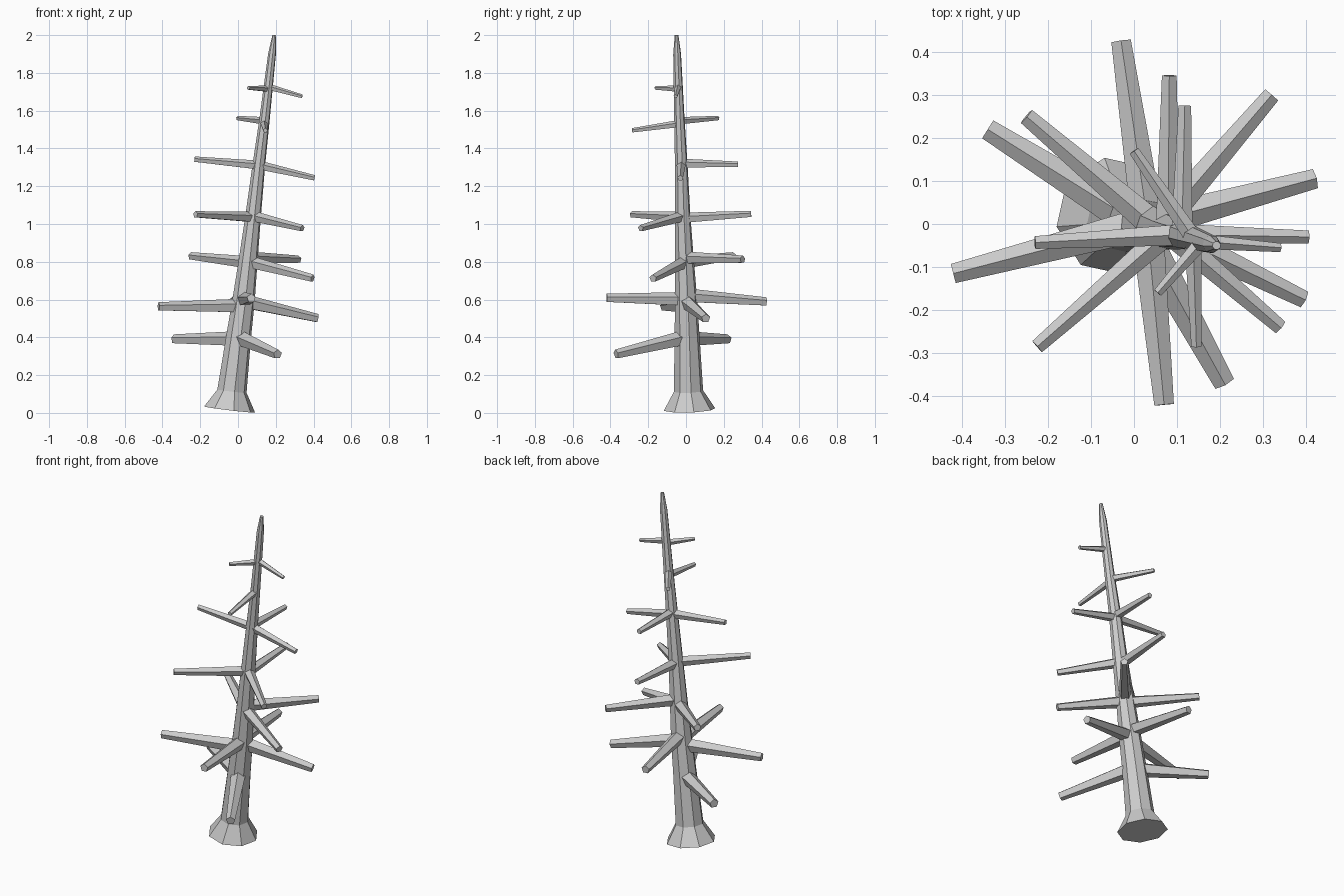
import bpy, bmesh
from math import cos, sin, tau, radians
from mathutils import Vector

if "Cube" in bpy.data.objects:
    bpy.data.objects.remove(bpy.data.objects["Cube"])


def tube(name, rings, sides, quat, phase):
    """Loft a closed faceted tube through (centre, radius) rings."""
    bm = bmesh.new()
    loops = []
    for c, r in rings:
        loop = []
        for i in range(sides):
            a = phase + tau * i / sides
            p = Vector(c) + quat @ Vector((r * cos(a), r * sin(a), 0))
            p.z = max(p.z, 0)
            loop.append(bm.verts.new(p))
        loops.append(loop)
    for lo, hi in zip(loops, loops[1:]):
        for i in range(sides):
            j = (i + 1) % sides
            bm.faces.new((lo[i], lo[j], hi[j], hi[i]))
    bm.faces.new(loops[0][::-1])
    bm.faces.new(loops[-1])
    bmesh.ops.recalc_face_normals(bm, faces=bm.faces)
    me = bpy.data.meshes.new(name)
    bm.to_mesh(me)
    bm.free()
    ob = bpy.data.objects.new(name, me)
    bpy.context.collection.objects.link(ob)
    return ob


# leaning, tapering trunk with flared foot and narrowed top
TRUNK = [((-.045, .018, .018), .138), ((-.032, .013, .115), .079),
         ((.003, .006, .40), .067), ((.03, .0, .60), .060),
         ((.053, -.008, .80), .051), ((.08, -.018, 1.04), .042),
         ((.11, -.025, 1.31), .034), ((.14, -.035, 1.55), .028),
         ((.18, -.047, 1.90), .021), ((.192, -.05, 2.0), .010)]
lean = Vector((.235, -.068, 1.98))
tube("trunk", TRUNK, 8, Vector((0, 0, 1)).rotation_difference(lean), radians(10))


def trunk_at(z):
    for (a, _), (b, _) in zip(TRUNK, TRUNK[1:]):
        if a[2] <= z <= b[2]:
            return Vector(a).lerp(Vector(b), (z - a[2]) / (b[2] - a[2]))


# branch tiers: base radius, then (start height, tip position)
TIERS = [
    (.043, [(.39, (-.34, .22, .39)), (.40, (.21, -.37, .31))]),
    (.040, [(.565, (-.42, -.115, .562)), (.59, (.42, .105, .50)),
            (.62, (-.03, .425, .588)), (.60, (.07, -.42, .607))]),
    (.035, [(.795, (-.25, .25, .83)), (.82, (.32, .30, .812)),
            (.80, (.395, -.175, .712))]),
    (.030, [(1.035, (-.225, -.285, 1.05)), (1.03, (.082, .345, 1.052)),
            (1.04, (.34, -.24, .977))]),
    (.026, [(1.31, (-.23, -.043, 1.342)), (1.32, (.118, .275, 1.315)),
            (1.31, (.405, -.03, 1.243))]),
    (.021, [(1.545, (0, .17, 1.56)), (1.53, (.145, -.285, 1.495))]),
    (.018, [(1.725, (.34, -.055, 1.675)), (1.715, (.055, -.16, 1.72))]),
]
for t, (r, branches) in enumerate(TIERS, 1):
    for n, (z, tip) in enumerate(branches, 1):
        start, tip = trunk_at(z), Vector(tip)
        quat = (tip - start).to_track_quat('Z', 'Y')
        # five-sided stick with a ridge along the top
        tube(f"branch_{t}_{n}", [(start, r), (tip, r * .6)], 5, quat, radians(90))
